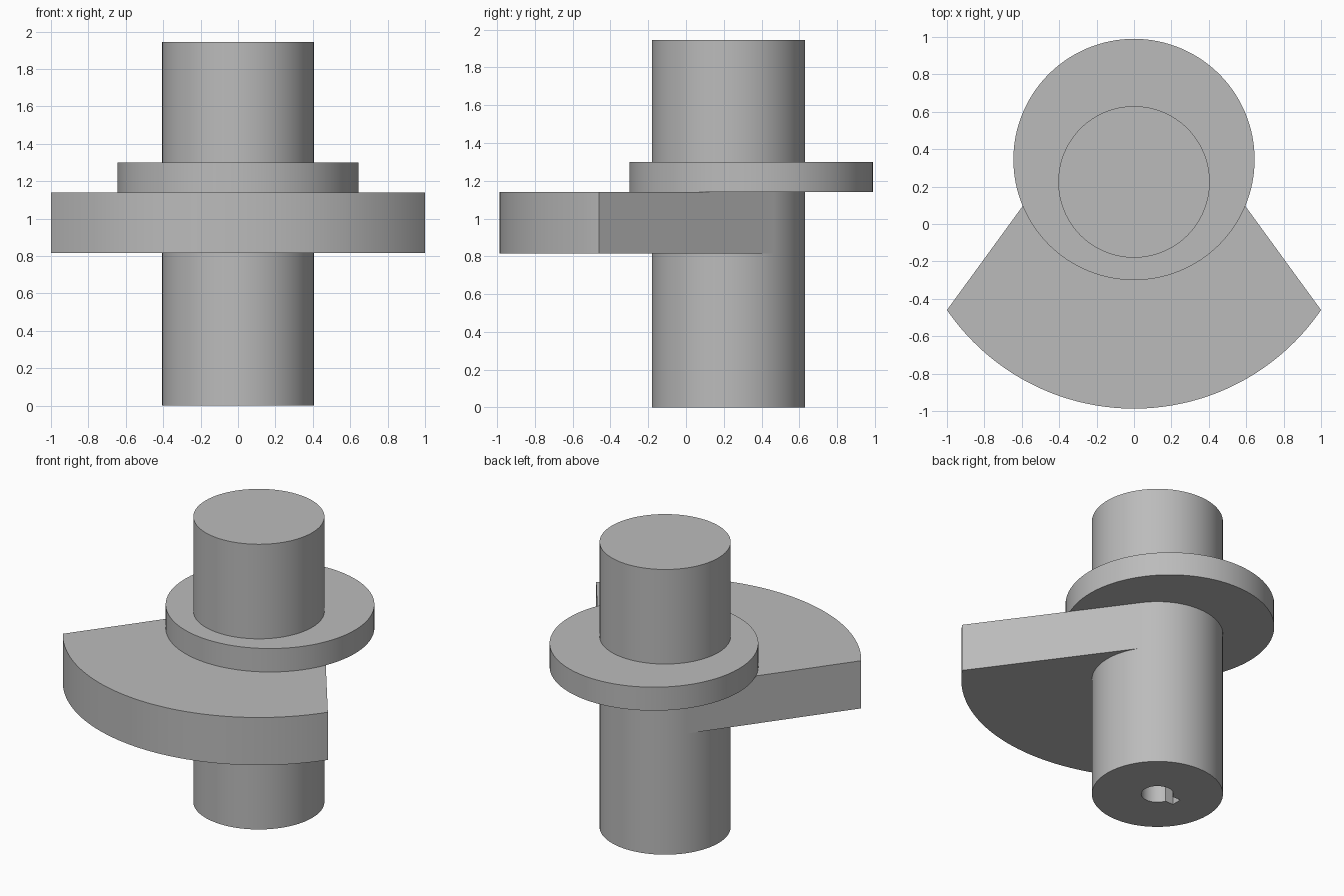
import bpy
import bmesh
from math import cos, sin, pi, atan2, acos, asin, hypot

cube = bpy.data.objects.get("Cube")
if cube:
    bpy.data.objects.remove(cube, do_unlink=True)

steel = bpy.data.materials.new("plain_grey")
steel.use_nodes = True
GREY = (0.5, 0.5, 0.5, 1.0)
steel.diffuse_color = GREY
steel.node_tree.nodes["Principled BSDF"].inputs["Base Color"].default_value = GREY

SHAFT_Y, SHAFT_R = 0.225, 0.405


def arc(cy, radius, start, end, steps):
    """Points from start to end angle around (0, cy), both ends included."""
    angles = [start + (end - start) * i / steps for i in range(steps + 1)]
    return [(radius * cos(a), cy + radius * sin(a)) for a in angles]


def circle(cy, radius, steps=128):
    return arc(cy, radius, 0, 2 * pi, steps)[:-1]


def prism(name, outline, z0, z1):
    """Extrude a counter-clockwise outline upwards from z0 to z1."""
    bm = bmesh.new()
    base = bm.faces.new([bm.verts.new((x, y, z0)) for x, y in outline])
    top = bmesh.ops.extrude_face_region(bm, geom=[base], use_keep_orig=True)
    for v in top["geom"]:
        if isinstance(v, bmesh.types.BMVert):
            v.co.z = z1
    bmesh.ops.recalc_face_normals(bm, faces=bm.faces)
    mesh = bpy.data.meshes.new(name)
    bm.to_mesh(mesh)
    bm.free()
    mesh.materials.append(steel)
    obj = bpy.data.objects.new(name, mesh)
    bpy.context.collection.objects.link(obj)
    return obj


def select_only(obj):
    bpy.ops.object.select_all(action="DESELECT")
    obj.select_set(True)
    bpy.context.view_layer.objects.active = obj


# Shaft
shaft = prism("shaft", circle(SHAFT_Y, SHAFT_R), 0, 1.945)

# Blind bore with a keyway towards -x, cut into the lower end
BORE_R, KEY_HALF, KEY_X = 0.1, 0.035, -0.155
key = asin(KEY_HALF / BORE_R)
keyhole = arc(SHAFT_Y, BORE_R, key - pi, pi - key, 48)
keyhole += [(KEY_X, SHAFT_Y + KEY_HALF), (KEY_X, SHAFT_Y - KEY_HALF)]
cutter = prism("bore_cutter", keyhole, -0.1, 0.5)
cutter.hide_render = True
bore = shaft.modifiers.new("bore", "BOOLEAN")
bore.operation = "DIFFERENCE"
bore.solver = "EXACT"
bore.object = cutter
select_only(shaft)
bpy.ops.object.modifier_apply(modifier=bore.name)
bpy.data.objects.remove(cutter, do_unlink=True)

# Counterweight: a sector whose straight sides run tangent to the shaft
corner_x, corner_y = 1.0, -0.46 - SHAFT_Y
reach = hypot(corner_x, corner_y)
corner_angle = atan2(corner_y, corner_x)
tangent_angle = corner_angle + acos(SHAFT_R / reach)
outline = arc(SHAFT_Y, reach, -pi - corner_angle, corner_angle, 64)
outline += [(SHAFT_R * cos(tangent_angle), SHAFT_Y + SHAFT_R * sin(tangent_angle)),
            (0, SHAFT_Y),
            (-SHAFT_R * cos(tangent_angle), SHAFT_Y + SHAFT_R * sin(tangent_angle))]
counterweight = prism("counterweight", outline, 0.815, 1.14)

# Eccentric disc resting on the counterweight
disc = prism("eccentric_disc", circle(0.345, 0.645), 1.14, 1.30)

for part in (shaft, counterweight, disc):
    select_only(part)
    bpy.ops.object.shade_smooth_by_angle(angle=pi / 6)
